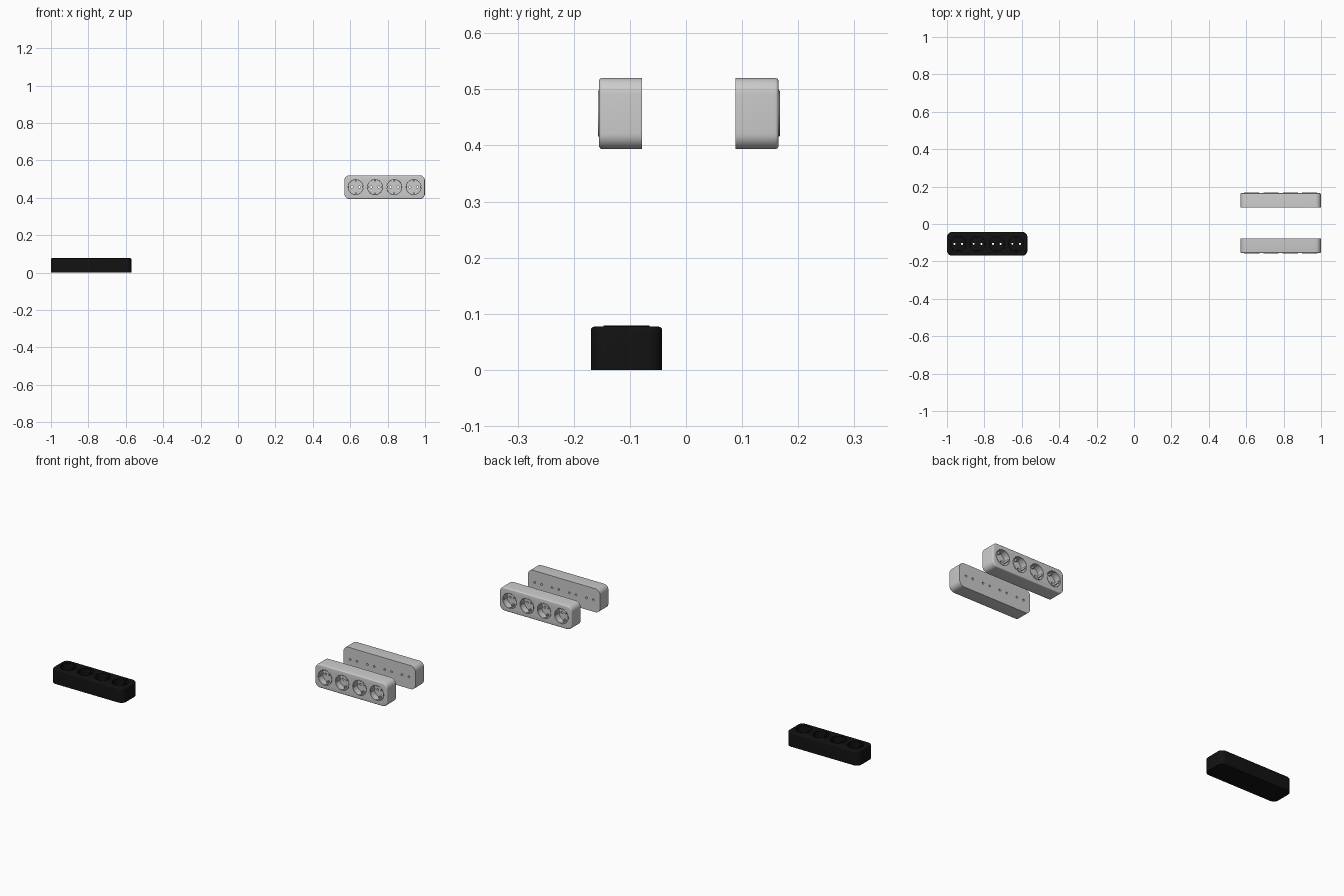
import bpy, bmesh
from math import sin, cos, pi, radians
from mathutils import Matrix, Vector

if "Cube" in bpy.data.objects:
    bpy.data.objects.remove(bpy.data.objects["Cube"])

L, W, H = 0.43, 0.127, 0.077      # strip size, lying with sockets up
R = 0.040                         # socket recess radius
FLOOR = 0.042                     # recess floor height
SOCKETS = [(i - 1.5) * 0.1033 for i in range(4)]


def make_object(name, bm):
    bmesh.ops.recalc_face_normals(bm, faces=bm.faces)
    me = bpy.data.meshes.new(name)
    bm.to_mesh(me)
    bm.free()
    ob = bpy.data.objects.new(name, me)
    bpy.context.collection.objects.link(ob)
    return ob


def rounded_rect(inset, z, radius=0.028, n=8):
    pts = []
    for k, (sx, sy) in enumerate([(1, 1), (-1, 1), (-1, -1), (1, -1)]):
        cx, cy = sx * (L / 2 - radius), sy * (W / 2 - radius)
        for i in range(n + 1):
            a = (k + i / n) * pi / 2
            pts.append((cx + (radius - inset) * cos(a), cy + (radius - inset) * sin(a), z))
    return pts


def cylinder(bm, x, y, z0, z1, r, n):
    bmesh.ops.create_cone(bm, cap_ends=True, segments=n, radius1=r, radius2=r, depth=z1 - z0,
                          matrix=Matrix.Translation((x, y, (z0 + z1) / 2)))


def box(bm, centre, size):
    bmesh.ops.create_cube(bm, size=1, matrix=Matrix.Translation(centre) @ Matrix.Diagonal((*size, 1)))


def cut(target, cutter):
    mod = target.modifiers.new("cut", 'BOOLEAN')
    mod.object = cutter
    mod.operation = 'DIFFERENCE'
    mod.solver = 'EXACT'
    bpy.context.view_layer.objects.active = target
    bpy.ops.object.modifier_apply(modifier=mod.name)
    bpy.data.objects.remove(cutter)


# Housing: rounded block with a soft upper edge
bm = bmesh.new()
e = 0.006
levels = [(0, 0)] + [(e * (1 - cos(a)), H - e + e * sin(a)) for a in (i * pi / 8 for i in range(5))]
rings = [[bm.verts.new(p) for p in rounded_rect(*lv)] for lv in levels]
for a, b in zip(rings, rings[1:]):
    for i in range(len(a)):
        j = (i + 1) % len(a)
        bm.faces.new((a[i], a[j], b[j], b[i]))
bm.faces.new(rings[0][::-1])
bm.faces.new(rings[-1])
housing = make_object("housing", bm)

# Round recesses
bm = bmesh.new()
for x in SOCKETS:
    cylinder(bm, x, 0, FLOOR, H + 0.02, R, 48)
cut(housing, make_object("recess_cutter", bm))

# Pin holes right through, plus a shallow screw hole in each socket
bm = bmesh.new()
for x in SOCKETS:
    for s in (-1, 1):
        cylinder(bm, x + s * 0.0205, 0, -0.02, FLOOR + 0.02, 0.0055, 20)
    cylinder(bm, x, 0, FLOOR - 0.006, FLOOR + 0.02, 0.0035, 16)
cut(housing, make_object("hole_cutter", bm))

# Socket fittings: raised rim, earth clips, side guide ribs
bm = bmesh.new()
profile = [(R - 0.001, H - 0.004), (R - 0.001, H + 0.0015), (R, H + 0.0022),
           (R + 0.0012, H + 0.0015), (R + 0.002, H - 0.004)]
n = 48
for x in SOCKETS:
    loops = [[bm.verts.new((x + r * cos(2 * pi * i / n), r * sin(2 * pi * i / n), z)) for i in range(n)]
             for r, z in profile]
    for a, b in zip(loops, loops[1:] + loops[:1]):
        for i in range(n):
            j = (i + 1) % n
            bm.faces.new((a[i], a[j], b[j], b[i]))
    for s in (-1, 1):
        box(bm, (x, s * (R - 0.002), (FLOOR + H) / 2), (0.009, 0.004, H - FLOOR))
        box(bm, (x, s * (R - 0.007), FLOOR + 0.008), (0.007, 0.008, 0.016))
        box(bm, (x + s * (R - 0.0025), 0, (FLOOR + H) / 2 - 0.002), (0.006, 0.011, H - FLOOR - 0.004))
fittings = make_object("socket_fittings", bm)

# Smooth rounded surfaces, keep edges sharp
bpy.ops.object.select_all(action='DESELECT')
for ob in (housing, fittings):
    ob.select_set(True)
bpy.context.view_layer.objects.active = housing
bpy.ops.object.shade_smooth_by_angle(angle=radians(30))

# Three strips: black on the floor, two grey ones upright and back to back
black = bpy.data.materials.new("black_plastic")
black.diffuse_color = (0.006, 0.006, 0.006, 1)
black.use_nodes = True
black.node_tree.nodes["Principled BSDF"].inputs["Base Color"].default_value = black.diffuse_color
placements = [
    ("front_strip", (0.784, -0.078, 0.457), 90, None),
    ("back_strip", (0.784, 0.088, 0.457), -90, None),
    ("floor_strip", (-0.785, -0.106, 0), 0, black),
]
for name, loc, angle, mat in placements:
    for part in (housing, fittings):
        ob = bpy.data.objects.new(f"{name}_{part.name}", part.data.copy())
        bpy.context.collection.objects.link(ob)
        ob.matrix_world = Matrix.Translation(loc) @ Matrix.Rotation(radians(angle), 4, 'X')
        if mat:
            ob.data.materials.clear()
            ob.data.materials.append(mat)
for part in (housing, fittings):
    bpy.data.objects.remove(part)
